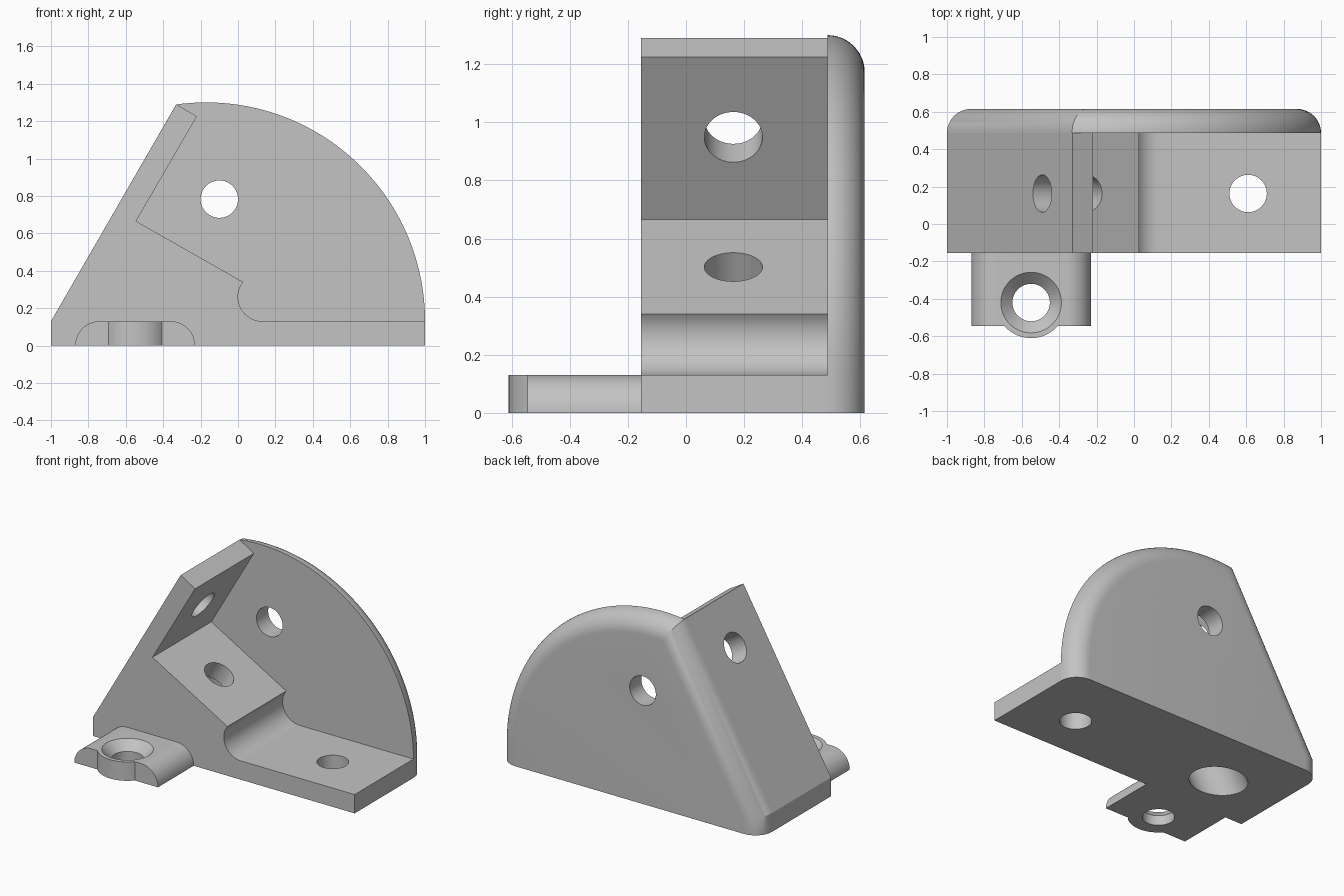
import bpy, bmesh, math
from mathutils import Vector

cube = bpy.data.objects.get("Cube")
if cube:
    bpy.data.objects.remove(cube, do_unlink=True)

grey = bpy.data.materials.new("plain grey")
grey.use_nodes = True
shade = (0.55, 0.55, 0.55, 1)
grey.diffuse_color = shade
grey.node_tree.nodes["Principled BSDF"].inputs["Base Color"].default_value = shade

FRONT, WALL, BACK = -0.155, 0.487, 0.615   # depth positions
T = 0.13                                   # plate thickness
HOLE = 0.1
MID = 0.163                                # hole line of the body
S, C = 0.5, math.sqrt(0.75)                # sine and cosine of 30 degrees


def loft(name, rings):
    """Solid through matching (x, z) rings, each given with its y."""
    bm = bmesh.new()
    loops = [[bm.verts.new((x, y, z)) for x, z in pts] for y, pts in rings]
    n = len(loops[0])
    for a, b in zip(loops, loops[1:]):
        for i in range(n):
            j = (i + 1) % n
            bm.faces.new((a[i], a[j], b[j], b[i]))
    bm.faces.new(loops[0][::-1])
    bm.faces.new(loops[-1])
    bmesh.ops.recalc_face_normals(bm, faces=bm.faces)
    mesh = bpy.data.meshes.new(name)
    bm.to_mesh(mesh)
    bm.free()
    mesh.materials.append(grey)
    ob = bpy.data.objects.new(name, mesh)
    bpy.context.collection.objects.link(ob)
    return ob


def rod(name, start, end, r1, r2=None):
    """Cylinder or cone between two points."""
    start, end = Vector(start), Vector(end)
    axis = end - start
    bpy.ops.mesh.primitive_cone_add(
        vertices=64, radius1=r1, radius2=r1 if r2 is None else r2,
        depth=axis.length, location=(start + end) / 2,
        rotation=axis.to_track_quat("Z", "Y").to_euler())
    ob = bpy.context.object
    ob.name = name
    ob.data.materials.append(grey)
    return ob


def combine(target, tool, operation="DIFFERENCE"):
    mod = target.modifiers.new(operation.title(), "BOOLEAN")
    mod.operation, mod.solver, mod.object = operation, "EXACT", tool
    bpy.context.view_layer.objects.active = target
    bpy.ops.object.modifier_apply(modifier=mod.name)
    bpy.data.objects.remove(tool, do_unlink=True)


def arc(cx, cz, r, a0, a1, n):
    steps = [math.radians(a0 + (a1 - a0) * i / n) for i in range(n + 1)]
    return [(cx + r * math.cos(a), cz + r * math.sin(a)) for a in steps]


# Body: base plate, scooped step, inclined seat and leaning flange
outline = [(-1, 0), (1, 0), (1, T)]
outline += arc(T, 2 * T, T, 270, 142, 20)
outline += [(-0.545, 0.665), (-0.22, 1.225), (-0.33, 1.29), (-1, T)]
body = loft("bracket_body", [(FRONT, outline), (WALL, outline)])

# Base, flange and seat holes, with a wide access bore from below
seat = Vector((-0.259, MID, 0.5))
down = Vector((-S, 0, -C))
flange = Vector((-0.434, MID, 0.98))
across = Vector((C, 0, -S))
combine(body, rod("base_cutter", (0.61, MID, -T), (0.61, MID, 2 * T), HOLE))
combine(body, rod("flange_cutter", flange - across * 0.15, flange + across * 0.15, HOLE))
combine(body, rod("seat_cutter", seat - down * 0.2, seat + down * 0.3, HOLE))
combine(body, rod("access_cutter", seat + down * T, seat + down, 0.167))


# Back wall: outline shrinks along a quarter round, while the bottom stays put
def wall_outline(d):
    centre, r = Vector((-0.17, T)), 1.17 - d
    start, way = Vector((-1 + C * d, T - S * d)), Vector((S, C))
    rel = start - centre
    b = rel.dot(way)
    top = start + way * (-b + math.sqrt(b * b - rel.dot(rel) + r * r)) - centre
    sweep = math.degrees(math.atan2(top.y, top.x))
    return ([(-1 + d, 0), (1 - d, 0)] + arc(centre.x, centre.y, r, 0, sweep, 64)
            + [(-1 + d, T - 2 * d * (1 - C))])


depth = BACK - WALL
rings = []
for i in range(13):
    a = math.pi / 2 * i / 12
    rings.append((WALL + depth * math.sin(a), wall_outline(depth * (1 - math.cos(a)))))
wall = loft("back_wall", rings)
combine(wall, rod("wall_cutter", (-0.1, 0.3, 0.783), (-0.1, 0.8, 0.783), HOLE))

# Foot tab: rounded shoulders, round boss and countersunk hole
shoulders = arc(-0.23 - T, 0, T, 0, 90, 16) + arc(-0.87 + T, 0, T, 90, 180, 16)
tab = loft("foot_tab", [(-0.545, shoulders), (FRONT, shoulders)])
bx, by = -0.55, -0.42
combine(tab, rod("boss", (bx, by, 0), (bx, by, T), 0.19), "UNION")
combine(tab, rod("screw_cutter", (bx, by, -T), (bx, by, 2 * T), HOLE))
combine(tab, rod("sink_cutter", (bx, by, 0.06), (bx, by, T + 0.01), 0.092, 0.172))

# Smooth curved faces, keep edges sharp
for ob in (body, wall, tab):
    bpy.ops.object.select_all(action="DESELECT")
    ob.select_set(True)
    bpy.context.view_layer.objects.active = ob
    bpy.ops.object.shade_smooth_by_angle(angle=math.radians(25))
